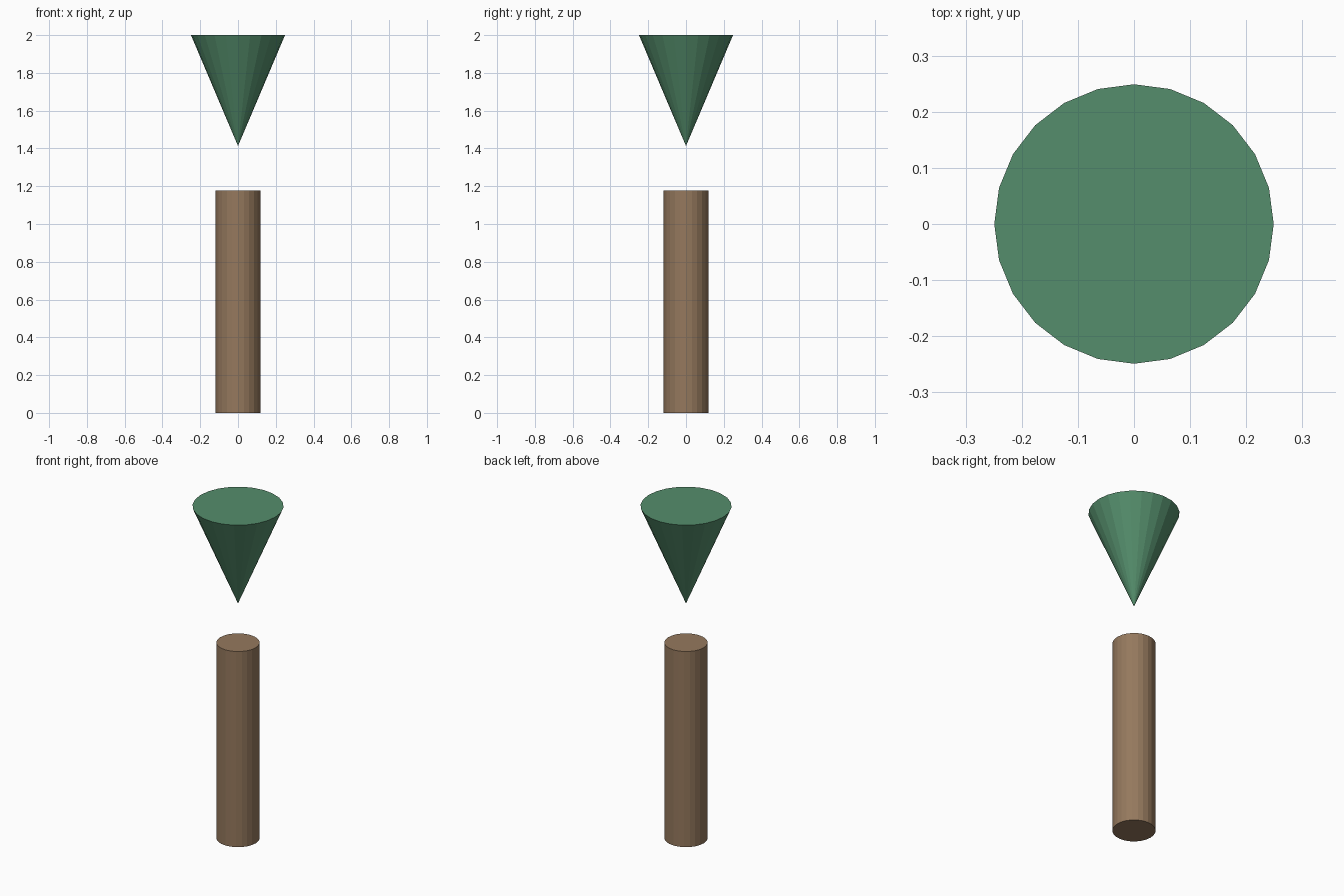
import bpy
import math

if "Cube" in bpy.data.objects:
    bpy.data.objects.remove(bpy.data.objects["Cube"])

SIDES = 24


def material(name, color):
    mat = bpy.data.materials.new(name)
    mat.diffuse_color = color
    mat.use_nodes = True
    mat.node_tree.nodes["Principled BSDF"].inputs["Base Color"].default_value = mat.diffuse_color
    return mat


def tapered(name, r_bottom, r_top, z0, z1, mat):
    bpy.ops.mesh.primitive_cone_add(vertices=SIDES, radius1=r_bottom, radius2=r_top,
                                    depth=z1 - z0, location=(0, 0, (z0 + z1) / 2))
    obj = bpy.context.object
    obj.name = name
    obj.data.materials.append(mat)
    return obj


brown = material("brown", (0.30, 0.19, 0.11, 1))
green = material("green", (0.09, 0.27, 0.15, 1))

# Upright post
tapered("post", 0.118, 0.118, 0.0, 1.178, brown)

# Floating cone, pointing down at the post
tapered("inverted_cone", 0.0, 0.249, 1.413, 2.0, green)
